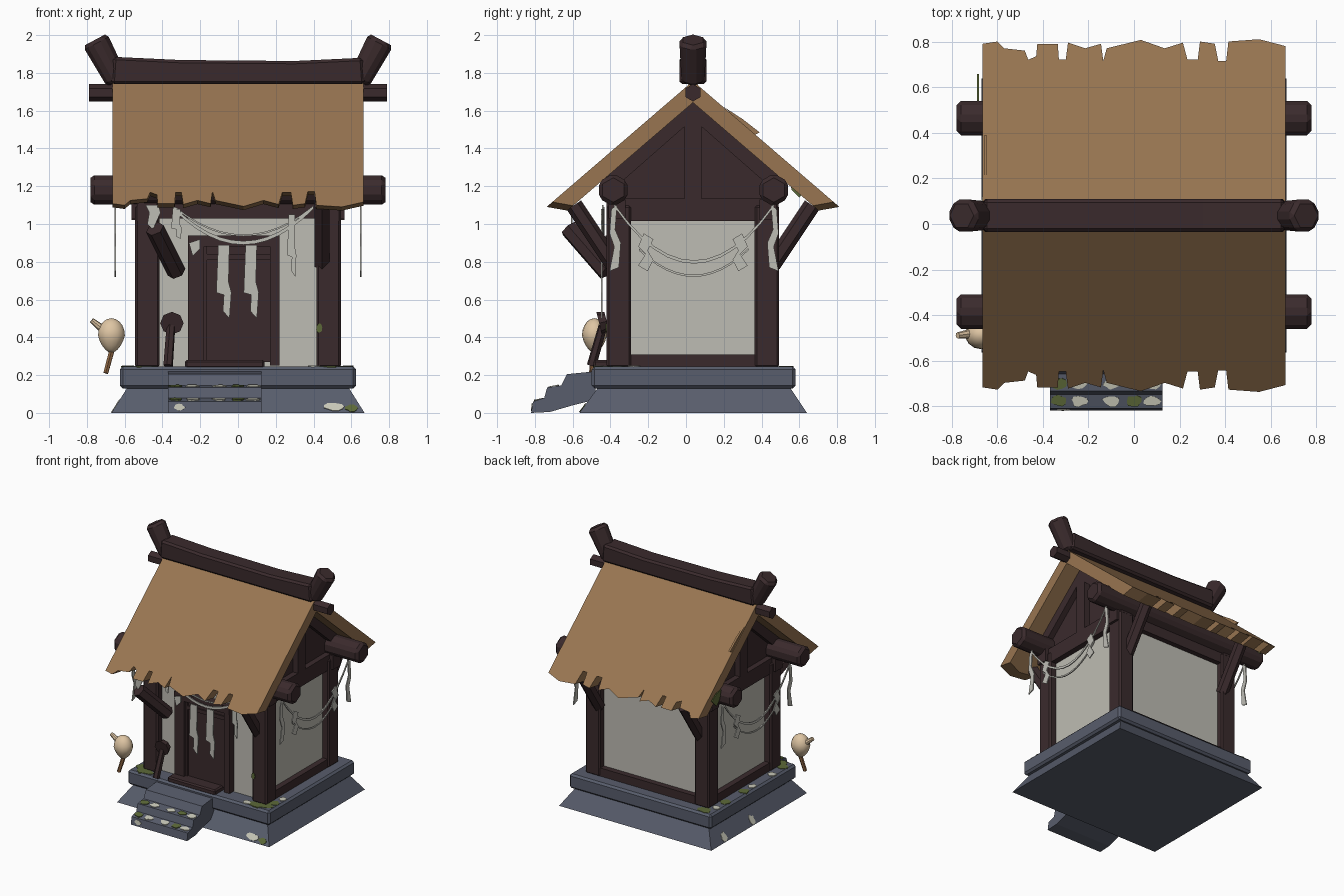
import bpy, bmesh, math, random
from mathutils import Vector

if "Cube" in bpy.data.objects:
    bpy.data.objects.remove(bpy.data.objects["Cube"])

random.seed(4)
CY = 0.037  # ridge line in y


def mat(name, r, g, b):
    m = bpy.data.materials.new(name)
    m.diffuse_color = [((c / 255 + 0.055) / 1.055) ** 2.4 for c in (r, g, b)] + [1]
    m.use_nodes = True
    m.node_tree.nodes["Principled BSDF"].inputs["Base Color"].default_value = m.diffuse_color
    return m


WOOD = mat("dark_wood", 58, 42, 44)
THATCH = mat("thatch", 152, 117, 81)
STONE = mat("slate_stone", 88, 93, 108)
PLASTER = mat("plaster", 190, 188, 179)
PAPER = mat("paper", 190, 189, 181)
MOSS = mat("moss", 92, 105, 56)
LICHEN = mat("lichen", 200, 200, 184)
GOURD = mat("gourd_tan", 222, 197, 163)
HANDLE = mat("handle_brown", 140, 100, 66)


def finish(name, bm, m, bevel=0):
    bmesh.ops.recalc_face_normals(bm, faces=bm.faces)
    me = bpy.data.meshes.new(name)
    bm.to_mesh(me)
    bm.free()
    me.materials.append(m)
    ob = bpy.data.objects.new(name, me)
    bpy.context.collection.objects.link(ob)
    if bevel:
        mod = ob.modifiers.new("bevel", "BEVEL")
        mod.width, mod.segments = bevel, 1
    return ob


def extrude(name, pts, axis, a, b, m, bevel=0):
    """Extrude a 2D outline along an axis from a to b."""
    place = {"x": lambda p, t: (t, p[0], p[1]), "y": lambda p, t: (p[0], t, p[1]),
             "z": lambda p, t: (p[0], p[1], t)}[axis]
    bm = bmesh.new()
    lo = [bm.verts.new(place(p, a)) for p in pts]
    hi = [bm.verts.new(place(p, b)) for p in pts]
    bm.faces.new(lo)
    bm.faces.new(hi)
    for i in range(len(pts)):
        j = (i + 1) % len(pts)
        bm.faces.new((lo[i], lo[j], hi[j], hi[i]))
    return finish(name, bm, m, bevel)


def box(name, x0, x1, y0, y1, z0, z1, m, bevel=0):
    return extrude(name, [(x0, y0), (x1, y0), (x1, y1), (x0, y1)], "z", z0, z1, m, bevel)


def log(name, p, q, r1, r2, m, sides=6, bevel=0):
    p, q = Vector(p), Vector(q)
    bm = bmesh.new()
    bmesh.ops.create_cone(bm, cap_ends=True, segments=sides, radius1=r1, radius2=r2, depth=(q - p).length)
    rot = (q - p).to_track_quat("Z", "Y")
    for v in bm.verts:
        v.co = rot @ v.co + (p + q) / 2
    return finish(name, bm, m, bevel)


def patch(name, loc, normal, rx, ry, m):
    """Thin ragged patch lying on a surface."""
    ob = extrude(name, [(rx * k * math.cos(a), ry * k * math.sin(a)) for a, k in
                        ((i * math.tau / 11, random.uniform(0.7, 1.05)) for i in range(11))],
                 "z", -0.004, 0.004, m)
    rot = Vector(normal).to_track_quat("Z", "Y")
    for v in ob.data.vertices:
        v.co = rot @ v.co + Vector(loc)


def swag(name, a, b, top, low, w, axis, t, m):
    """Sagging ribbon between a and b."""
    us = [i / 12 for i in range(13)]
    line = [(a + (b - a) * u, low + (top - low) * (2 * u - 1) ** 2) for u in us]
    extrude(name, line + [(p, z + w) for p, z in reversed(line)], axis, t - 0.004, t + 0.004, m)


# stone base: flared foot and upper slab
bm = bmesh.new()
rings = [[bm.verts.new((x, y, z)) for x, y in ((-w, y0), (w, y0), (w, y1), (-w, y1))]
         for w, y0, y1, z in ((0.67, -0.565, 0.64, 0), (0.585, -0.465, 0.55, 0.135))]
bm.faces.new(rings[0])
bm.faces.new(rings[1])
for i in range(4):
    j = (i + 1) % 4
    bm.faces.new((rings[0][i], rings[0][j], rings[1][j], rings[1][i]))
finish("base_foot", bm, STONE)
box("base_slab", -0.625, 0.625, -0.5, 0.58, 0.13, 0.245, STONE, 0.015)
# front steps
extrude("front_steps", [(-0.82, 0), (-0.81, 0.06), (-0.75, 0.08), (-0.735, 0.135), (-0.66, 0.145), (-0.63, 0.205),
                        (-0.48, 0.22), (-0.48, 0.07), (-0.6, 0.04), (-0.72, 0.005)], "x", -0.37, 0.125, STONE)

# moss and lichen on the stone
for x, y in ((0.54, -0.435), (0.47, -0.455), (0.57, -0.36), (-0.57, -0.4), (-0.58, 0.1), (-0.58, 0.33),
             (-0.53, 0.53), (-0.5, -0.45)):
    patch("moss_top", (x, y, 0.244), (0, 0, 1), 0.045 if abs(x) > 0.55 else 0.07, 0.045, MOSS)
for x, y in ((0.40, -0.46), (0.585, -0.27), (-0.585, 0.0), (-0.585, 0.45), (-0.585, -0.25)):
    patch("lichen_top", (x, y, 0.246), (0, 0, 1), 0.035, 0.035, LICHEN)
patch("foot_lichen", (0.51, -0.542, 0.032), (0, -0.135, 0.1), 0.055, 0.03, LICHEN)
patch("foot_moss", (0.6, -0.547, 0.024), (0, -0.135, 0.1), 0.035, 0.025, MOSS)
for y in (0.1, 0.45):
    patch("foot_lichen_left", (-0.648, y, 0.034), (-0.135, 0, 0.085), 0.035, 0.04, LICHEN)
for y, z in ((-0.778, 0.071), (-0.7, 0.141)):
    for x, m in ((-0.33, MOSS), (-0.24, LICHEN), (-0.1, LICHEN), (0.0, MOSS), (0.08, LICHEN)):
        patch("step_patch", (x, y, z), (0, -0.2, 1), 0.04, 0.028, m)
patch("lichen_step_front", (-0.31, -0.815, 0.03), (0, -1, 0.1), 0.03, 0.02, LICHEN)
patch("post_moss", (0.43, -0.421, 0.45), (0, -1, 0), 0.016, 0.03, MOSS)

# walls and corner posts
box("walls", -0.49, 0.49, -0.365, 0.44, 0.24, 1.06, PLASTER)
for x in (-0.48, 0.48):
    for y in (-0.355, 0.428):
        box("corner_post", x - 0.065, x + 0.065, y - 0.065, y + 0.065, 0.24, 1.1, WOOD, 0.012)
# horizontal beams
for s in (-1, 1):
    x0, x1 = sorted((s * 0.43, s * 0.535))
    box("side_sill", x0, x1, -0.3, 0.37, 0.24, 0.31, WOOD)
    box("side_beam", x0, x1, -0.42, 0.49, 1.015, 1.135, WOOD)
    # gable: infill, king post and rafters tight under the thatch
    g0, g1 = sorted((s * 0.46, s * 0.49))
    extrude("gable_infill", [(CY - 0.45, 1.1), (CY + 0.45, 1.1), (CY + 0.45, 1.25), (CY, 1.64),
                             (CY - 0.45, 1.25)], "x", g0, g1, WOOD)
    g0, g1 = sorted((s * 0.46, s * 0.535))
    box("king_post", g0, g1, CY - 0.045, CY + 0.045, 1.13, 1.6, WOOD)
    for d in (-1, 1):
        extrude("gable_rafter", [(CY + d * 0.47, 1.245), (CY + d * 0.45, 1.16), (CY, 1.555), (CY, 1.65)],
                "x", g0, g1, WOOD)
box("back_sill", -0.43, 0.43, 0.4, 0.485, 0.24, 0.31, WOOD)
box("back_beam", -0.565, 0.565, 0.39, 0.48, 1.02, 1.13, WOOD)
box("front_beam", -0.565, 0.565, -0.41, -0.32, 1.03, 1.13, WOOD)
# purlin logs and ridge pole
for y in (-0.385, 0.465):
    log("purlin_log", (-0.78, y, 1.18), (0.78, y, 1.18), 0.088, 0.088, WOOD, 6, 0.02)
log("ridge_pole", (-0.79, CY, 1.695), (0.79, CY, 1.695), 0.046, 0.046, WOOD)
# diagonal eave braces
for x, d in ((0.445, -1), (0.445, 1), (-0.445, 1)):
    log("eave_brace", (x, CY + d * 0.42, 0.785), (x, CY + d * 0.63, 1.1), 0.045, 0.045, WOOD)
log("loose_brace", (-0.44, -0.62, 0.975), (-0.325, -0.42, 0.745), 0.05, 0.05, WOOD)

# door
box("door_panel", -0.19, 0.18, -0.39, -0.36, 0.27, 0.89, WOOD)
box("door_head", -0.18, 0.17, -0.4, -0.36, 0.81, 0.84, WOOD)
box("door_stile", -0.18, -0.165, -0.4, -0.36, 0.28, 0.88, WOOD)
box("door_jamb_left", -0.265, -0.18, -0.42, -0.36, 0.25, 0.92, WOOD)
box("door_jamb_right", 0.17, 0.22, -0.42, -0.36, 0.25, 0.92, WOOD)
box("door_lintel", -0.265, 0.22, -0.425, -0.36, 0.88, 0.94, WOOD)
box("door_sill", -0.28, 0.14, -0.49, -0.36, 0.235, 0.28, WOOD, 0.01)

# thatched roof: (x, eave distance from ridge) gives the ragged edge
EAVE = [(-0.665, .755), (-0.6, .765), (-0.57, .735), (-0.48, .725), (-0.465, .685), (-0.43, .7), (-0.425, .755),
        (-0.335, .755), (-0.33, .685), (-0.3, .685), (-0.29, .76), (-0.215, .735), (-0.145, .755), (-0.135, .68),
        (-0.12, .735), (0.03, .772), (0.135, .735), (0.215, .76), (0.235, .685), (0.28, .685),
        (0.29, .765), (0.355, .755), (0.37, .68), (0.405, .68), (0.415, .765), (0.55, .775), (0.665, .745)]
for d, side in ((-1, "front"), (1, "back")):
    bm = bmesh.new()
    cols = []
    for x, e in EAVE:
        i = e - 0.11
        cols.append([bm.verts.new((x, CY + d * k, z)) for k, z in
                     ((0, 1.757), (e, 1.757 - 0.86 * e), (i, 1.643 - 0.86 * i), (0, 1.643))])
    for a, b in zip(cols, cols[1:]):
        for i in range(4):
            j = (i + 1) % 4
            bm.faces.new((a[i], a[j], b[j], b[i]))
    bm.faces.new(cols[0])
    bm.faces.new(cols[-1])
    finish("roof_" + side, bm, THATCH)
extrude("lifted_thatch", [(0.2, 1.62), (0.3, 1.555), (0.39, 1.485), (0.36, 1.47)], "x", -0.66, -0.645, THATCH)
extrude("roof_edge_moss", [(0.54, 1.25), (0.6, 1.24), (0.66, 1.2), (0.6, 1.14), (0.56, 1.18)],
        "x", -0.69, -0.682, MOSS)

# ridge beam with upturned horns
extrude("ridge_beam", [(-0.67, 1.74), (0.67, 1.74), (0.66, 1.88), (0.3, 1.863), (-0.3, 1.868),
                       (-0.66, 1.885)], "y", CY - 0.072, CY + 0.072, WOOD, 0.015)
for s in (-1, 1):
    log("ridge_horn", (s * 0.64, CY, 1.755), (s * 0.757, CY, 1.975), 0.07, 0.083, WOOD, 6, 0.02)

# paper garlands: front and both sides
swag("front_garland", -0.345, 0.4, 1.08, 0.89, 0.02, "y", -0.44, PAPER)
swag("front_garland_upper", -0.33, 0.39, 1.08, 0.935, 0.01, "y", -0.435, PAPER)
for x, z0, z1, w in ((-0.075, 0.5, 0.89, 1), (0.07, 0.5, 0.89, 1), (0.285, 0.72, 1.05, 0.6), (-0.325, 0.92, 1.08, 0.7)):
    outline = [(-.03, 1), (.03, 1), (.025, .5), (.04, .35), (.03, 0), (-.005, .1), (0, .32), (-.04, .35)]
    extrude("front_streamer", [(x + a * w, z0 + (z1 - z0) * k) for a, k in outline], "y", -0.45, -0.442, PAPER)
extrude("eave_streamer", [(-.49, 1.1), (-.42, 1.1), (-.41, 1.06), (-.45, .97), (-.48, 1.0), (-.47, 1.06)],
        "y", -0.61, -0.602, PAPER)
extrude("door_paper", [(-.26, .9), (-.2, .92), (-.2, .87), (-.24, .83)], "y", -0.435, -0.427, PAPER)
for s in (-1, 1):
    x = s * 0.65
    swag("side_garland_upper", -0.38, 0.465, 1.09, 0.79, 0.018, "x", x, PAPER)
    swag("side_garland_lower", -0.25, 0.33, 0.86, 0.72, 0.012, "x", x, PAPER)
    for y, d in ((-0.375, -1), (0.46, 1)):
        pts = [(-.01, 1.1), (.02, 1.08), (.03, .95), (.005, .88), (.03, .75), (-.02, .77), (-.03, .9), (-.0, .97)]
        extrude("side_streamer", [(y + d * a, z) for a, z in pts], "x", x - 0.004, x + 0.004, PAPER)
        zig = [(0, .93), (.05, .96), (.08, .89), (.04, .85), (.08, .79), (.03, .76), (.0, .82), (.03, .87)]
        extrude("side_zigzag", [(CY + d * (a + 0.21), z - .01) for a, z in zig], "x", x - 0.004, x + 0.004, PAPER)

# hanging gourd
log("gourd_spout", (-0.7, -0.48, 0.43), (-0.775, -0.49, 0.49), 0.024, 0.014, GOURD, 8)
log("gourd_handle", (-0.66, -0.48, 0.36), (-0.7, -0.5, 0.21), 0.016, 0.014, HANDLE)
bm = bmesh.new()
bmesh.ops.create_uvsphere(bm, u_segments=14, v_segments=10, radius=0.073)
for v in bm.verts:
    k = 1 + 0.25 * min(0, v.co.z) / 0.073
    v.co = Vector((v.co.x * k - 0.67, v.co.y * k * 0.9 - 0.485, v.co.z * 1.25 + 0.41))
for f in bm.faces:
    f.smooth = True
finish("gourd_body", bm, GOURD)
# wooden ladle leaning by the door
log("ladle_handle", (-0.37, -0.5, 0.25), (-0.355, -0.44, 0.46), 0.026, 0.024, WOOD)
log("ladle_bowl", (-0.35, -0.46, 0.475), (-0.35, -0.42, 0.485), 0.062, 0.05, WOOD, 8)
